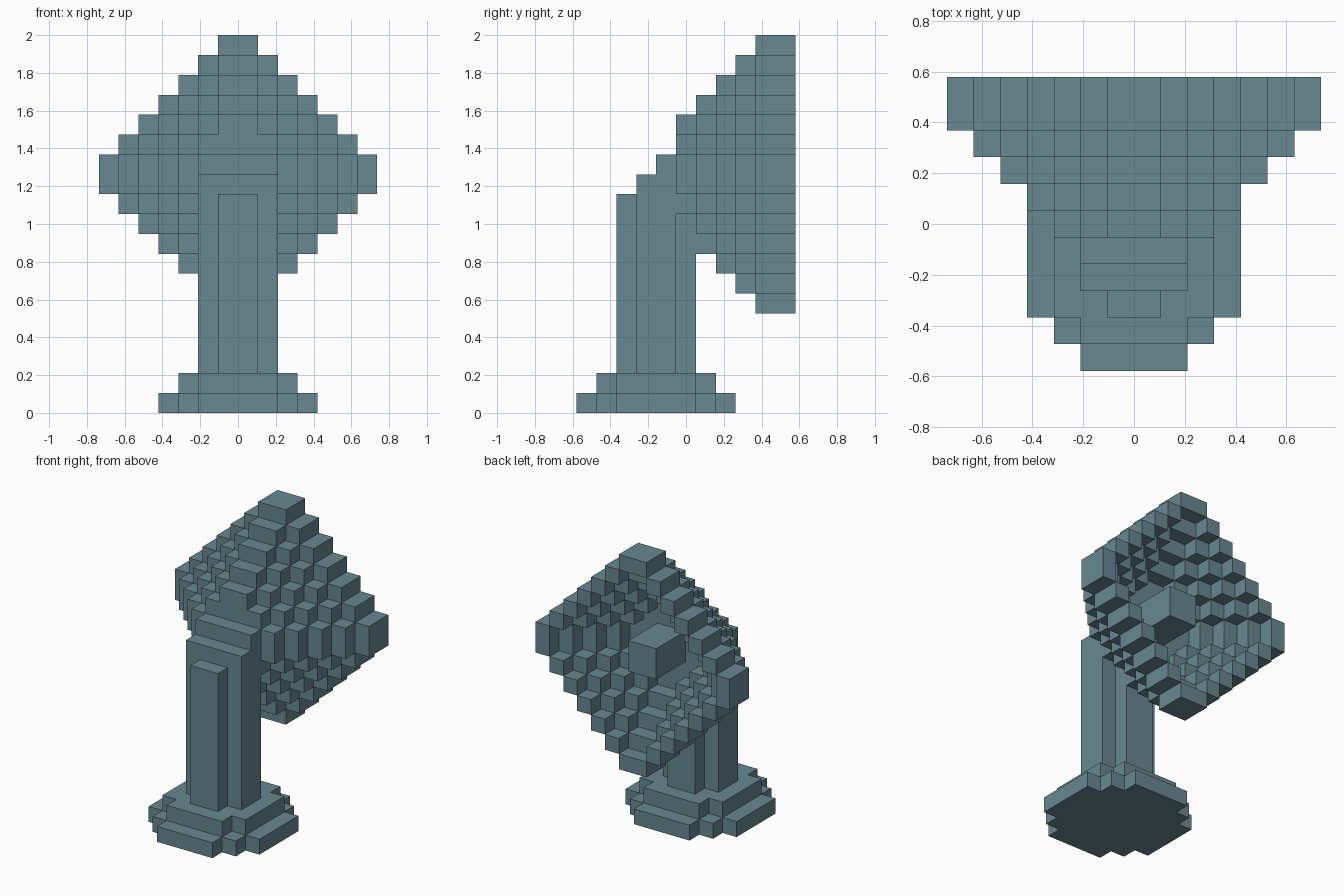
import bpy
import bmesh
import math
from mathutils import Vector

cube = bpy.data.objects.get("Cube")
if cube:
    bpy.data.objects.remove(cube, do_unlink=True)

U = 2 / 19          # size of one block
Y0 = 5.5            # blocks from the front edge to the middle

# One flat colour
slate = bpy.data.materials.new("slate blue grey")
slate.diffuse_color = (0.138, 0.246, 0.287, 1)
slate.use_nodes = True
slate.node_tree.nodes["Principled BSDF"].inputs["Base Color"].default_value = slate.diffuse_color


def ring(v):
    """Block count outwards from a centre line: 1, 2, 3..."""
    return v + 1 if v >= 0 else -v


def build(name, cells):
    """Make a mesh from the exposed sides of a set of grid blocks."""
    bm = bmesh.new()
    for cell in sorted(cells):
        for axis in range(3):
            for side in (0, 1):
                near = list(cell)
                near[axis] += 2 * side - 1
                if tuple(near) in cells:
                    continue
                b, c = (axis + 1) % 3, (axis + 2) % 3
                corners = []
                for db, dc in ((0, 0), (1, 0), (1, 1), (0, 1)):
                    p = Vector(cell)
                    p[axis] += side
                    p[b] += db
                    p[c] += dc
                    corners.append(bm.verts.new((p.x * U, (p.y - Y0) * U, p.z * U)))
                bm.faces.new(corners if side else corners[::-1])
    bmesh.ops.remove_doubles(bm, verts=bm.verts, dist=1e-4)
    bmesh.ops.dissolve_limit(bm, angle_limit=math.radians(1), verts=bm.verts, edges=bm.edges)
    mesh = bpy.data.meshes.new(name)
    bm.to_mesh(mesh)
    bm.free()
    mesh.materials.append(slate)
    obj = bpy.data.objects.new(name, mesh)
    bpy.context.collection.objects.link(obj)
    return obj


def disc(radius, limit):
    """Stepped round footprint around the post axis."""
    span = range(-radius, radius)
    return [(x, y + 4) for x in span for y in span if ring(x) + ring(y) <= limit]


# Two-step foot
build("base_lower", {(x, y, 0) for x, y in disc(4, 6)})
build("base_upper", {(x, y, 1) for x, y in disc(3, 5)})

# Post with a stepped top that meets the dish
post_top = {2: 11, 3: 12, 4: 13, 5: 9}
build("post", {(x, y, z) for x, y in disc(2, 3) for z in range(2, post_top[y])})

# Hollow diamond dish, two blocks thick, with a flat middle
dish = set()
for x in range(-7, 7):
    for z in range(5, 19):
        step = ring(x) + ring(z - 12)
        if step <= 8:
            front = max(step, 4) + 1
            dish |= {(x, front, z), (x, front + 1, z)}
build("dish", dish)

# Receiver arm in the middle of the bowl
build("receiver", {(x, y, z) for x in (-1, 0) for y in (7, 8, 9) for z in (11, 12)})
